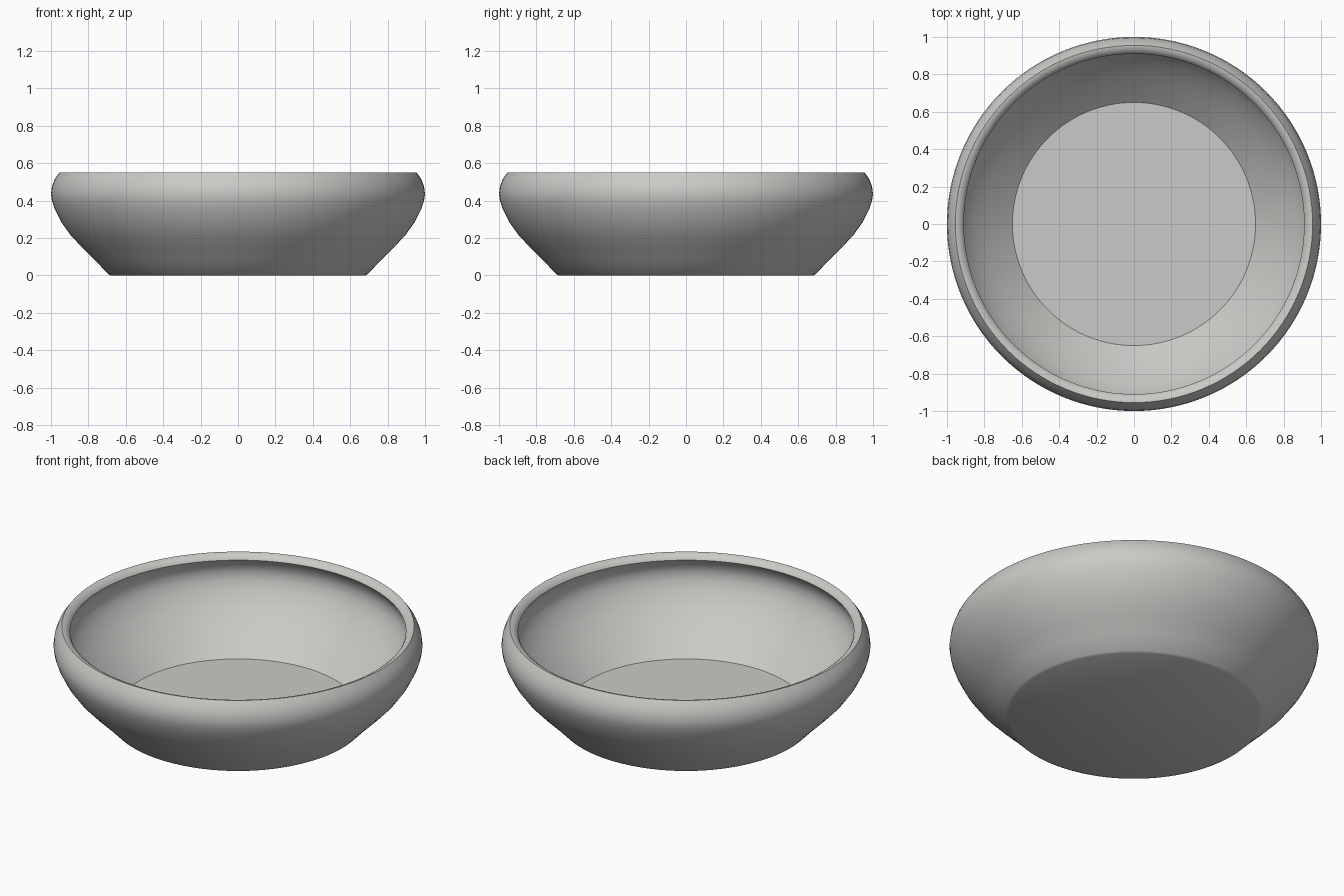
import bpy, bmesh, math

if "Cube" in bpy.data.objects:
    bpy.data.objects.remove(bpy.data.objects["Cube"])

# One warm grey for the whole bowl
grey = bpy.data.materials.new("warm_grey")
grey.diffuse_color = (0.60, 0.59, 0.57, 1)
grey.use_nodes = True
grey.node_tree.nodes["Principled BSDF"].inputs["Base Color"].default_value = grey.diffuse_color

# Half section (radius, height): base, outer wall, rounded rim, inner wall, floor
outer = [(0.68, 0.0), (0.695, 0.008), (0.76, 0.077), (0.83, 0.146), (0.895, 0.215),
         (0.945, 0.285), (0.98, 0.355), (0.995, 0.40), (1.0, 0.435), (0.995, 0.475),
         (0.98, 0.515), (0.955, 0.55)]
rim = [(0.945, 0.549), (0.93, 0.542), (0.917, 0.532), (0.91, 0.52)]
inner = [(0.928, 0.495), (0.943, 0.465), (0.95, 0.43), (0.943, 0.385), (0.92, 0.335),
         (0.87, 0.26), (0.80, 0.188), (0.725, 0.115), (0.65, 0.05)]
profile = outer + rim + inner
SIDES = 128

# Spin the section into a closed bowl
bm = bmesh.new()
rings = []
for r, z in profile:
    rings.append([bm.verts.new((r * math.cos(math.tau * i / SIDES),
                                r * math.sin(math.tau * i / SIDES), z))
                  for i in range(SIDES)])
for a, b in zip(rings, rings[1:]):
    for i in range(SIDES):
        j = (i + 1) % SIDES
        bm.faces.new((a[i], a[j], b[j], b[i]))
bm.faces.new(rings[0][::-1])   # underside
bm.faces.new(rings[-1])        # inside floor
bmesh.ops.recalc_face_normals(bm, faces=bm.faces)

mesh = bpy.data.meshes.new("bowl")
bm.to_mesh(mesh)
bm.free()
mesh.materials.append(grey)
bowl = bpy.data.objects.new("bowl", mesh)
bpy.context.collection.objects.link(bowl)

# Smooth walls, crisp floor and base edges
bpy.context.view_layer.objects.active = bowl
bowl.select_set(True)
bpy.ops.object.shade_smooth_by_angle(angle=math.radians(40))
